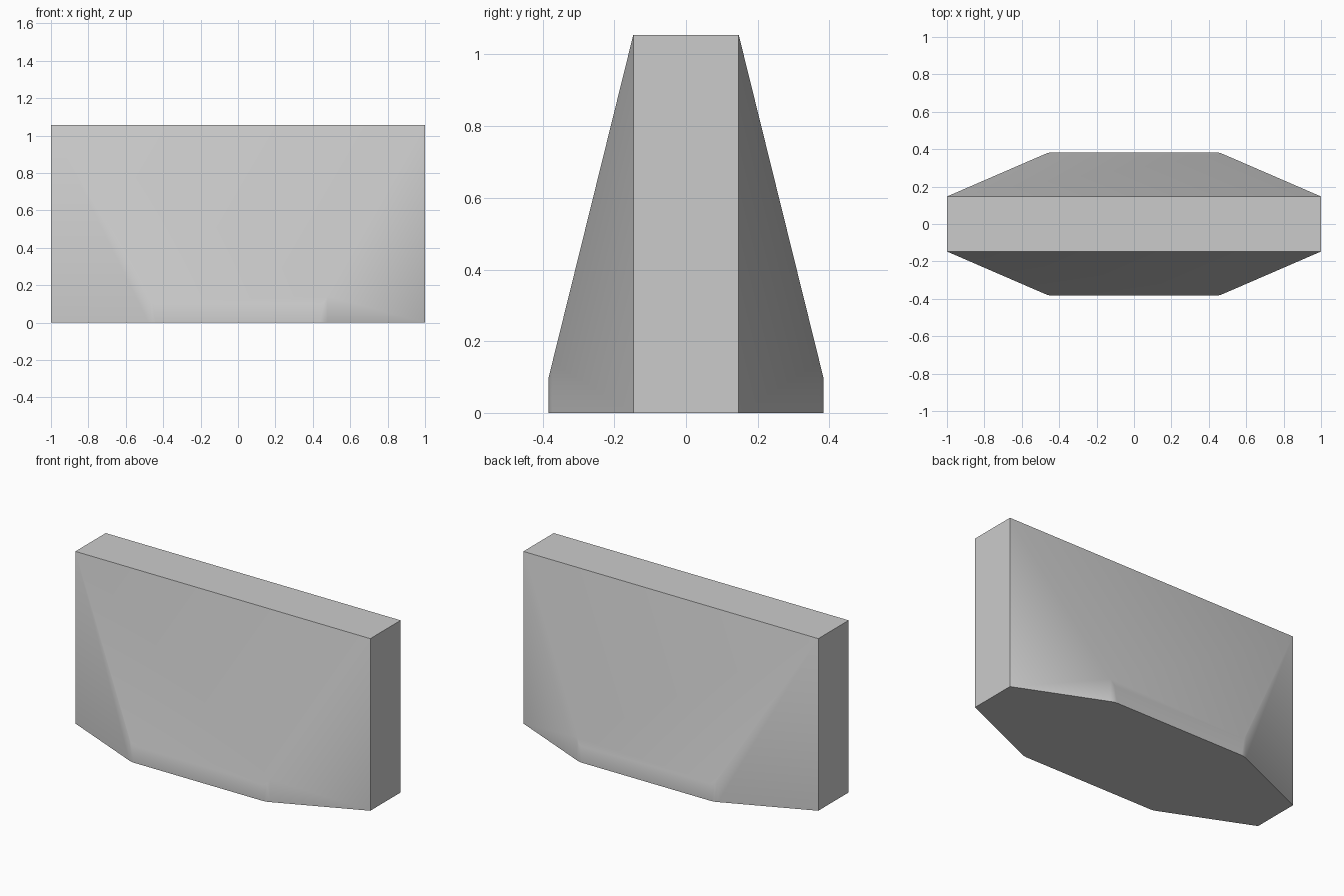
import bpy
import bmesh
import math

cube = bpy.data.objects.get("Cube")
if cube:
    bpy.data.objects.remove(cube, do_unlink=True)

# Plain grey finish
grey = bpy.data.materials.new("plain_grey")
grey.use_nodes = True
grey.diffuse_color = (0.6, 0.6, 0.6, 1)
grey.node_tree.nodes["Principled BSDF"].inputs["Base Color"].default_value = grey.diffuse_color

HEIGHT, HALF_TOP, HALF_BASE, SKIRT = 1.055, 0.147, 0.383, 0.1

# One quarter: slab corner, then the slightly rounded corner of the flared base
quarter = [(1, HALF_TOP, 0), (1, HALF_TOP, HEIGHT)]
for x, y in [(0.44, HALF_BASE), (0.46, 0.38), (0.478, 0.373)]:
    rise = (HALF_BASE - y) * (HEIGHT - SKIRT) / (HALF_BASE - HALF_TOP)
    quarter += [(x, y, 0), (x, y, SKIRT + rise)]

# Mirror the quarter both ways and wrap it in a convex skin
bm = bmesh.new()
for sx in (-1, 1):
    for sy in (-1, 1):
        for x, y, z in quarter:
            bm.verts.new((sx * x, sy * y, z))
bmesh.ops.convex_hull(bm, input=bm.verts[:])
bmesh.ops.dissolve_limit(bm, angle_limit=math.radians(1),
                         verts=bm.verts[:], edges=bm.edges[:])
bmesh.ops.recalc_face_normals(bm, faces=bm.faces[:])
mesh = bpy.data.meshes.new("flared_block")
bm.to_mesh(mesh)
bm.free()
mesh.materials.append(grey)
block = bpy.data.objects.new("flared_block", mesh)
bpy.context.collection.objects.link(block)

# Soft base corners, crisp slab edges, flat-looking panels
bpy.context.view_layer.objects.active = block
block.select_set(True)
bpy.ops.object.shade_smooth_by_angle(angle=math.radians(30))
weighted = block.modifiers.new("panel_normals", 'WEIGHTED_NORMAL')
weighted.keep_sharp = True
